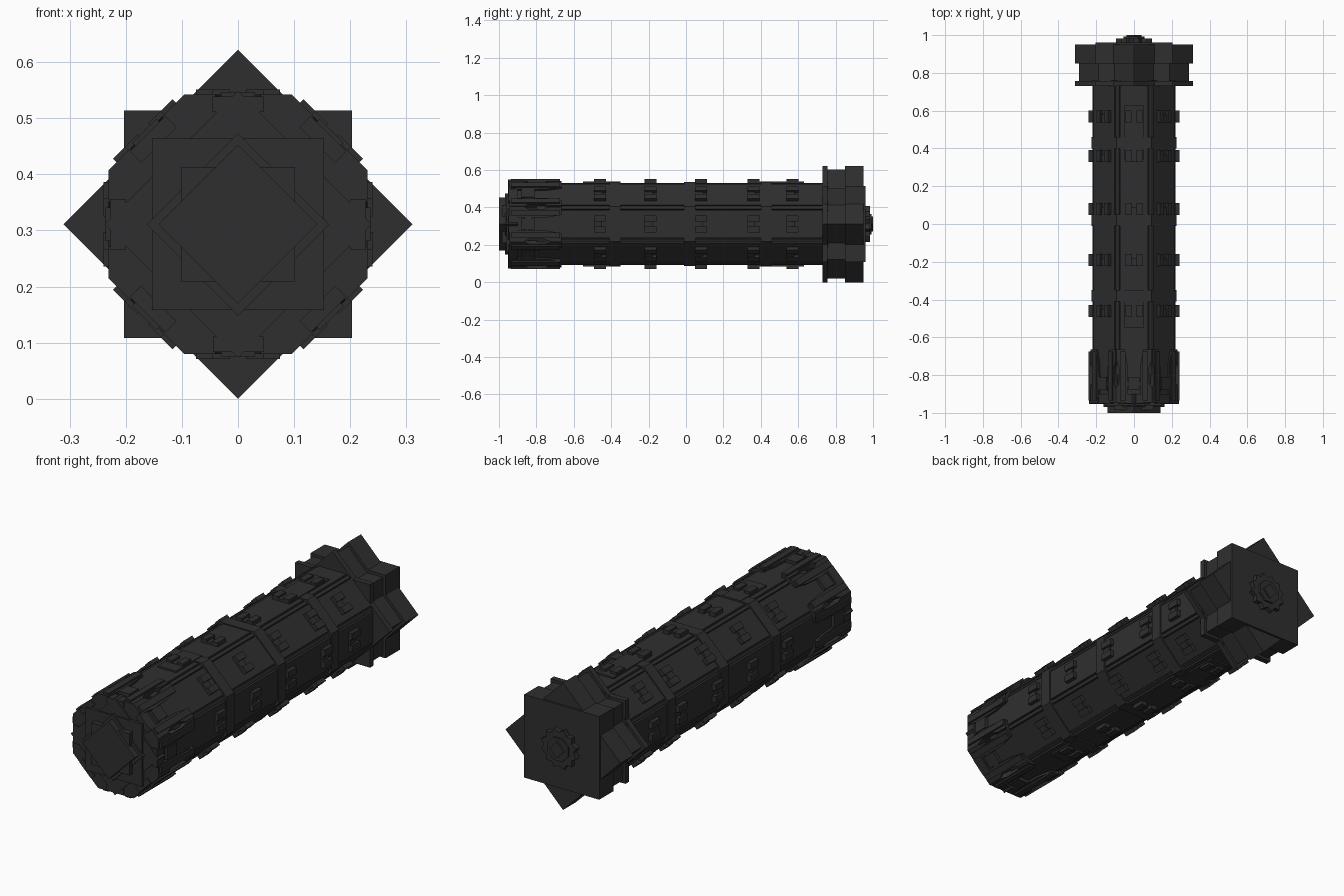
import bpy, bmesh, math
from mathutils import Matrix, Vector

if "Cube" in bpy.data.objects:
    bpy.data.objects.remove(bpy.data.objects["Cube"], do_unlink=True)

dark = bpy.data.materials.new("dark_gunmetal")
dark.use_nodes = True
dark.diffuse_color = (0.028, 0.028, 0.028, 1)
dark.node_tree.nodes["Principled BSDF"].inputs["Base Color"].default_value = dark.diffuse_color

AXIS = 0.311                     # height of the long axis
FACES = [k * 45 for k in range(8)]


def finish(name, bm):
    """Turn a mesh built around the y axis into an object."""
    bmesh.ops.recalc_face_normals(bm, faces=bm.faces)
    mesh = bpy.data.meshes.new(name)
    bm.to_mesh(mesh)
    bm.free()
    mesh.materials.append(dark)
    obj = bpy.data.objects.new(name, mesh)
    obj.location.z = AXIS
    bpy.context.collection.objects.link(obj)
    return obj


def plate(bm, outline, n0, n1, angle):
    """Extrude an outline of (sideways, along) points from radius n0 to n1."""
    turn = Matrix.Rotation(math.radians(angle), 3, 'Y')
    low, high = ([bm.verts.new(turn @ Vector((t, y, n))) for t, y in outline] for n in (n0, n1))
    bm.faces.new(low)
    bm.faces.new(high)
    for i in range(len(outline)):
        j = (i + 1) % len(outline)
        bm.faces.new((low[i], low[j], high[j], high[i]))


def block(bm, t0, t1, y0, y1, n0, n1, angle):
    plate(bm, [(t0, y0), (t1, y0), (t1, y1), (t0, y1)], n0, n1, angle)


def square(bm, half, y0, y1, angle=0):
    block(bm, -half, half, y0, y1, -half, half, angle)


def octagon(bm, apothem, y0, y1):
    """Eight-sided prism with flats on top and sides."""
    r = apothem / math.cos(math.pi / 8)
    ring = [(r * math.cos(math.radians(a + 22.5)), r * math.sin(math.radians(a + 22.5)))
            for a in FACES]
    ends = [[bm.verts.new((x, y, z)) for x, z in ring] for y in (y0, y1)]
    for end in ends:
        bm.faces.new(end)
    for i in range(8):
        j = (i + 1) % 8
        bm.faces.new((ends[0][i], ends[0][j], ends[1][j], ends[1][i]))


# Inner core running the whole barrel
bm = bmesh.new()
octagon(bm, 0.205, -0.945, 0.8)
finish("barrel_core", bm)

# Raised long panels, split between the bands
bm = bmesh.new()
for a in FACES:
    for y0, y1 in ((-0.9, -0.41), (-0.35, -0.01), (0.05, 0.4), (0.46, 0.76)):
        block(bm, -0.075, 0.075, y0, y1, 0.19, 0.22, a)
finish("barrel_panels", bm)

# Thin rails in the grooves between panels
bm = bmesh.new()
for a in FACES:
    block(bm, -0.008, 0.008, -0.8, 0.76, 0.2, 0.23, a + 22.5)
finish("corner_rails", bm)

# Bands around the barrel
bm = bmesh.new()
for y in (-0.38, 0.02, 0.43):
    octagon(bm, 0.225, y - 0.03, y + 0.03)
finish("barrel_bands", bm)

# Thin cover plates on the top and bottom panels
bm = bmesh.new()
for a in (0, 180):
    for y0, y1 in ((-0.55, -0.35), (0.34, 0.63)):
        block(bm, -0.05, 0.05, y0, y1, 0.21, 0.228, a)
finish("cover_plates", bm)

# Paired studs in five rows
bm = bmesh.new()
for a in FACES:
    for y in (-0.46, -0.19, 0.08, 0.36, 0.57):
        for s in (-1, 1):
            t0, t1 = sorted((s * 0.014, s * 0.046))
            block(bm, t0, t1, y - 0.032, y + 0.032, 0.21, 0.24, a)
        block(bm, -0.014, 0.014, y - 0.032, y + 0.01, 0.21, 0.23, a)
finish("panel_studs", bm)

# Waisted prongs gripping the front end
bm = bmesh.new()
half = [(0.04, -0.945), (0.096, -0.945), (0.096, -0.87), (0.08, -0.84), (0.08, -0.76),
        (0.092, -0.73), (0.092, -0.665), (0.05, -0.665), (0.035, -0.74), (0.03, -0.85)]
for a in FACES:
    for s in (-1, 1):
        plate(bm, [(s * t, y) for t, y in half], 0.19, 0.231, a)
        inner, outer = sorted((s * 0.045, s * 0.075))
        block(bm, inner, outer, -0.935, -0.675, 0.2, 0.24, a)
finish("front_prongs", bm)

# Short lock blocks between the prongs
bm = bmesh.new()
for a in FACES:
    block(bm, -0.03, 0.03, -0.88, -0.81, 0.2, 0.236, a)
    block(bm, -0.045, 0.045, -0.95, -0.9, 0.2, 0.228, a)
finish("front_lock_blocks", bm)

# Stepped front nose made of crossed square plates
bm = bmesh.new()
for size, y, a in ((0.168, -0.952, 45), (0.153, -0.96, 0), (0.115, -0.968, 45),
                   (0.102, -0.985, 0), (0.1, -1.0, 45)):
    square(bm, size, y, -0.9, a)
finish("front_nose", bm)

# Rear pommel: a square and a turned square, each with a recessed waist
bm = bmesh.new()
for size, a, end in ((0.203, 0, 0.96), (0.22, 45, 0.95)):
    square(bm, size, 0.73, 0.757, a)
    square(bm, size - 0.014, 0.757, 0.85, a)
    square(bm, size, 0.85, end, a)
finish("rear_pommel", bm)

# Toothed boss and hub on the rear face
bm = bmesh.new()
for a in (0, 30, 60):
    square(bm, 0.07, 0.95, 0.983, a)
octagon(bm, 0.055, 0.95, 0.992)
square(bm, 0.028, 0.95, 1.0, 45)
finish("rear_boss", bm)
